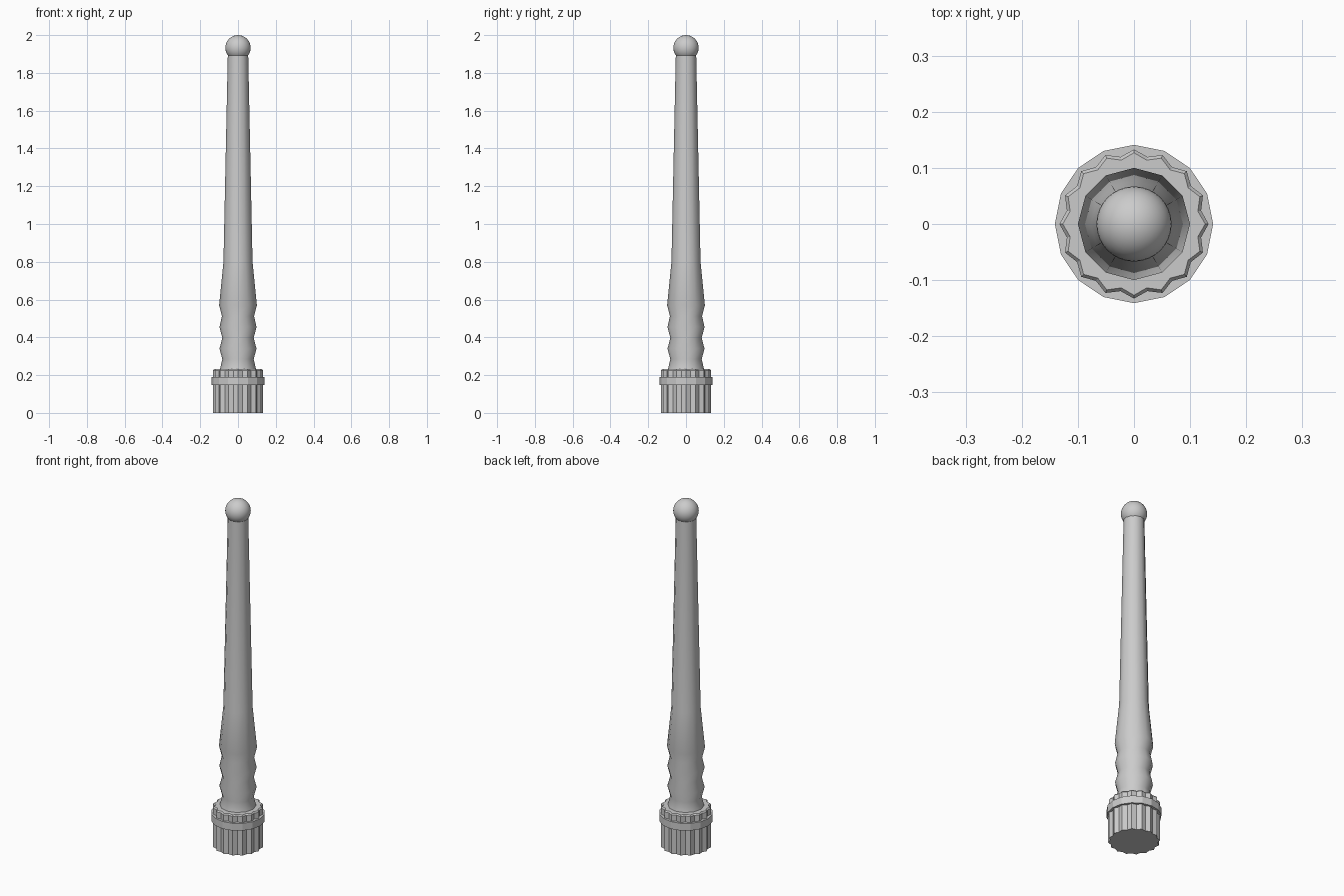
import bpy, bmesh
from math import cos, sin, pi, radians

if "Cube" in bpy.data.objects:
    bpy.data.objects.remove(bpy.data.objects["Cube"])


def lathe(name, profile, sides, wobble=0.0, angle=30):
    """Stack of rings (radius, z); wobble pulls in every second vertex for fluting."""
    bm = bmesh.new()
    rings = []
    for r, z in profile:
        ring = []
        for i in range(sides):
            a = 2 * pi * i / sides
            rr = r - wobble * (i % 2)
            ring.append(bm.verts.new((rr * cos(a), rr * sin(a), z)))
        rings.append(ring)
    for lo, hi in zip(rings, rings[1:]):
        for i in range(sides):
            j = (i + 1) % sides
            bm.faces.new((lo[i], lo[j], hi[j], hi[i]))
    bm.faces.new(rings[0][::-1])
    bm.faces.new(rings[-1])
    mesh = bpy.data.meshes.new(name)
    bm.to_mesh(mesh)
    bm.free()
    ob = bpy.data.objects.new(name, mesh)
    bpy.context.collection.objects.link(ob)
    if angle:
        bpy.ops.object.select_all(action='DESELECT')
        ob.select_set(True)
        bpy.context.view_layer.objects.active = ob
        bpy.ops.object.shade_smooth_by_angle(angle=radians(angle))
    return ob


# Fluted base connector with a chamfered top edge
lathe("base_connector", [(0.133, 0), (0.133, 0.225), (0.127, 0.232)], 32,
      wobble=0.011, angle=0)

# Plain collar around the connector
lathe("base_collar", [(0.141, 0.148), (0.141, 0.190)], 16, angle=0)

# Ribbed grip tapering into the long mast
lathe("mast", [(0.097, 0.225), (0.083, 0.285), (0.098, 0.34), (0.083, 0.397),
               (0.098, 0.455), (0.085, 0.512), (0.1, 0.57), (0.077, 0.8),
               (0.054, 1.893)], 12, angle=45)

# Ball tip
bpy.ops.mesh.primitive_uv_sphere_add(segments=32, ring_count=16, radius=0.067,
                                     location=(0, 0, 1.933))
bpy.context.object.name = "ball_tip"
bpy.ops.object.shade_smooth()
